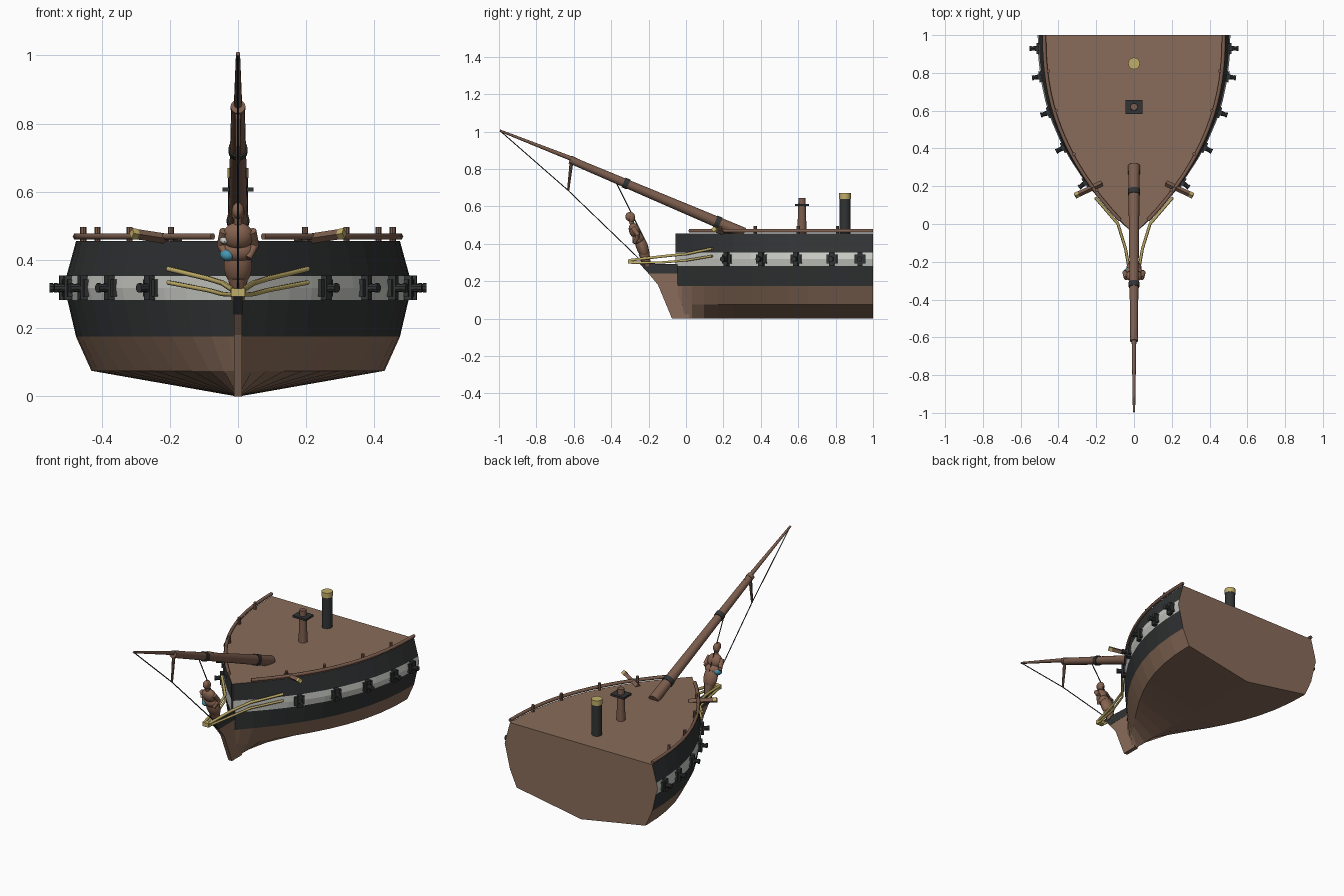
import bpy, bmesh, math
from mathutils import Vector

cube = bpy.data.objects.get("Cube")
if cube:
    bpy.data.objects.remove(cube, do_unlink=True)


def material(name, r, g, b):
    m = bpy.data.materials.new(name)
    m.use_nodes = True
    m.diffuse_color = (r, g, b, 1)
    m.node_tree.nodes["Principled BSDF"].inputs["Base Color"].default_value = (r, g, b, 1)
    return m


WOOD = material("hull wood", .25, .15, .10)
SPAR = material("spar wood", .20, .11, .075)
DARK = material("black paint", .032, .034, .035)
WHITE = material("white paint", .60, .61, .57)
GOLD = material("gold", .53, .42, .14)
SKIN = material("carved wood", .24, .125, .08)
BLUE = material("blue cloth", .06, .30, .42)


def mesh_object(name, bm, *mats):
    bmesh.ops.recalc_face_normals(bm, faces=bm.faces[:])
    me = bpy.data.meshes.new(name)
    bm.to_mesh(me)
    bm.free()
    for m in mats:
        me.materials.append(m)
    ob = bpy.data.objects.new(name, me)
    bpy.context.collection.objects.link(ob)
    return ob


def smooth(ob):
    bpy.ops.object.select_all(action='DESELECT')
    ob.select_set(True)
    bpy.context.view_layer.objects.active = ob
    bpy.ops.object.shade_smooth_by_angle()
    return ob


def rod(name, a, b, r1, r2, mat, sides=12):
    """Tapered cylinder from a to b."""
    a, b = Vector(a), Vector(b)
    bm = bmesh.new()
    bmesh.ops.create_cone(bm, cap_ends=True, segments=sides, radius1=r1, radius2=r2, depth=(b - a).length)
    ob = mesh_object(name, bm, mat)
    ob.location = (a + b) / 2
    ob.rotation_euler = (b - a).to_track_quat('Z', 'Y').to_euler()
    return smooth(ob) if sides > 4 else ob


def box(name, loc, size, mat, turn=0):
    bm = bmesh.new()
    bmesh.ops.create_cube(bm, size=1)
    bmesh.ops.scale(bm, vec=size, verts=bm.verts)
    ob = mesh_object(name, bm, mat)
    ob.location = loc
    ob.rotation_euler.z = turn
    return ob


def ball(name, loc, size, mat, tilt=0):
    bm = bmesh.new()
    bmesh.ops.create_uvsphere(bm, u_segments=14, v_segments=9, radius=1)
    bmesh.ops.scale(bm, vec=size, verts=bm.verts)
    ob = mesh_object(name, bm, mat)
    ob.location = loc
    ob.rotation_euler.x = tilt
    return smooth(ob)


def tube(name, points, radius, mat):
    cu = bpy.data.curves.new(name, 'CURVE')
    cu.dimensions = '3D'
    cu.bevel_depth = radius
    cu.bevel_resolution = 1
    cu.use_fill_caps = True
    sp = cu.splines.new('POLY')
    sp.points.add(len(points) - 1)
    for p, co in zip(sp.points, points):
        p.co = (*co, 1)
    cu.materials.append(mat)
    ob = bpy.data.objects.new(name, cu)
    bpy.context.collection.objects.link(ob)
    bpy.ops.object.select_all(action='DESELECT')
    ob.select_set(True)
    bpy.context.view_layer.objects.active = ob
    bpy.ops.object.convert(target='MESH')


BOW, DECK = -.055, .455


def fullness(y):
    """Share of the full beam reached at station y."""
    t = max(0, (y - BOW) / (1 - BOW))
    return max(.008, 1 - (1 - t) ** 2.3)


# Hull: half section (height, beam, sharpness) lofted from bow to stern
section = [(0, .004, 1), (.075, .43, 1.35), (.175, .475, 1.05), (.282, .50, 1),
           (.318, .51, 1), (.353, .503, 1), (DECK, .475, 1)]
bands = [0, 0, 1, 2, 2, 1]
bm = bmesh.new()
rings = []
count = 13
for i in range(count):
    y = BOW + (1 - BOW) * (i / (count - 1)) ** 1.4
    right = [bm.verts.new((-w * fullness(y) ** p, y, z)) for z, w, p in section]
    left = [bm.verts.new((-v.co.x, y, v.co.z)) for v in right]
    rings.append((right, left))
for (r0, l0), (r1, l1) in zip(rings, rings[1:]):
    for a, b in ((r0, r1), (l0, l1)):
        for k, band in enumerate(bands):
            bm.faces.new((a[k], b[k], b[k + 1], a[k + 1])).material_index = band
    bm.faces.new((r0[0], l0[0], l1[0], r1[0]))
    bm.faces.new((r0[-1], r1[-1], l1[-1], l0[-1]))
bm.faces.new(rings[-1][0] + rings[-1][1][::-1])
front = bm.faces.new(rings[0][0] + rings[0][1][::-1])
front.material_index = 1
mesh_object("hull", bm, WOOD, DARK, WHITE)


# Stem: flat profiles given thickness across the centreline
def stem(name, profile, half, mat):
    bm = bmesh.new()
    f = bm.faces.new([bm.verts.new((-half, y, z)) for y, z in profile])
    new = bmesh.ops.extrude_face_region(bm, geom=[f])["geom"]
    bmesh.ops.translate(bm, vec=(2 * half, 0, 0), verts=[v for v in new if isinstance(v, bmesh.types.BMVert)])
    mesh_object(name, bm, mat)


stem("stem", [(.02, 0), (-.075, 0), (-.15, .18), (-.20, .24), (-.03, .24)], .012, WOOD)
stem("stem_head", [(-.03, .24), (-.20, .24), (-.25, .295), (-.04, .29)], .013, DARK)

# Bowsprit, topmast, bands, strut and stays
rod("bowsprit", (0, .31, .455), (0, -.61, .845), .031, .020, SPAR, 16)
rod("bowsprit_extension", (0, -.57, .838), (0, -.995, 1.005), .013, .006, SPAR)
rod("bowsprit_cap", (0, -.60, .842), (0, -.62, .85), .022, .022, SPAR)
for y, r in ((.17, .033), (-.32, .028)):
    z = .455 + (.31 - y) * .424
    rod("bowsprit_band", (0, y + .013, z - .0055), (0, y - .013, z + .0055), r, r, DARK, 16)
rod("striker", (0, -.612, .84), (0, -.63, .685), .010, .006, SPAR, 8)
tube("long_stay", [(0, -.99, 1.0), (0, -.63, .685), (0, -.22, .29)], .003, DARK)
tube("short_stay", [(0, -.37, .72), (0, -.22, .42)], .003, DARK)

# Mast stub and funnel
rod("mast_stub", (0, .62, DECK), (0, .62, .645), .025, .019, SPAR, 14)
box("mast_platform", (0, .62, .607), (.09, .075, .012), DARK)
rod("funnel", (0, .85, DECK), (0, .85, .642), .029, .029, DARK, 20)
rod("funnel_cap", (0, .85, .64), (0, .85, .67), .031, .031, GOLD, 20)

# Parts repeated on both sides
for s, side in ((1, "left"), (-1, "right")):
    ys = [.02 + .98 * i / 16 for i in range(17)]
    tube(side + "_rail", [(s * .475 * fullness(y), y, .469) for y in ys], .010, SPAR)
    for y in (.18, .37, .60, .81):
        x = s * (.475 * fullness(y) - .012)
        rod(side + "_rail_post", (x, y, DECK), (x, y, .496), .009, .009, SPAR, 8)
    # Gun ports with barrels facing square to the hull side
    for y in (.22, .405, .59, .78, .93):
        x = .508 * fullness(y)
        slope = .508 * (fullness(y + .02) - fullness(y - .02)) / .04
        out = Vector((s, -slope, 0)).normalized()
        at = Vector((s * x, y, .318))
        turn = math.atan2(out.y, out.x)
        box(side + "_gun_port", at, (.018, .058, .050), DARK, turn)
        box(side + "_gun_carriage", at + out * .006, (.022, .026, .072), DARK, turn)
        rod(side + "_gun_barrel", at, at + out * .046, .014, .011, DARK, 10)
        rod(side + "_gun_muzzle", at + out * .036, at + out * .046, .014, .014, DARK, 10)
    # Anchor beam with gilded end
    rod(side + "_anchor_beam", (s * .17, .215, .456), (s * .30, .155, .476), .015, .015, SPAR, 4)
    rod(side + "_anchor_beam_end", (s * .295, .157, .475), (s * .312, .149, .478), .016, .016, GOLD, 4)
    # Gilded head rails sweeping round the bow
    tube(side + "_upper_head_rail", [(s * .015, -.30, .312), (s * .045, -.13, .332),
                                     (s * .085, 0, .345), (s * .205, .14, .374)], .008, GOLD)
    tube(side + "_lower_head_rail", [(s * .015, -.29, .298), (s * .045, -.13, .300),
                                     (s * .085, 0, .311), (s * .205, .14, .334)], .007, GOLD)
    # Figurehead arms
    rod(side + "_shoulder_arm", (s * .040, -.285, .485), (s * .050, -.255, .445), .014, .012, SKIN)
    rod(side + "_forearm", (s * .050, -.255, .445), (s * .030, -.275, .405), .012, .010, SKIN)
box("head_rail_block", (0, -.295, .305), (.042, .03, .024), GOLD)

# Figurehead leaning forward under the bowsprit
ball("figure_skirt", (0, -.235, .385), (.042, .032, .065), SKIN, .35)
ball("figure_hips", (0, -.255, .425), (.048, .032, .032), SKIN, .35)
ball("figure_torso", (0, -.275, .470), (.045, .030, .042), SKIN, .35)
rod("figure_neck", (0, -.285, .50), (0, -.298, .53), .013, .011, SKIN)
ball("figure_head", (0, -.303, .545), (.018, .021, .024), SKIN)
ball("figure_hair", (0, -.291, .540), (.020, .019, .028), SKIN)
ball("figure_sash", (-.030, -.258, .418), (.024, .030, .020), BLUE, .35)
ball("figure_collar", (-.040, -.275, .460), (.014, .020, .012), WHITE, .35)
rod("figure_base", (0, -.205, .28), (0, -.225, .35), .018, .030, SKIN)
